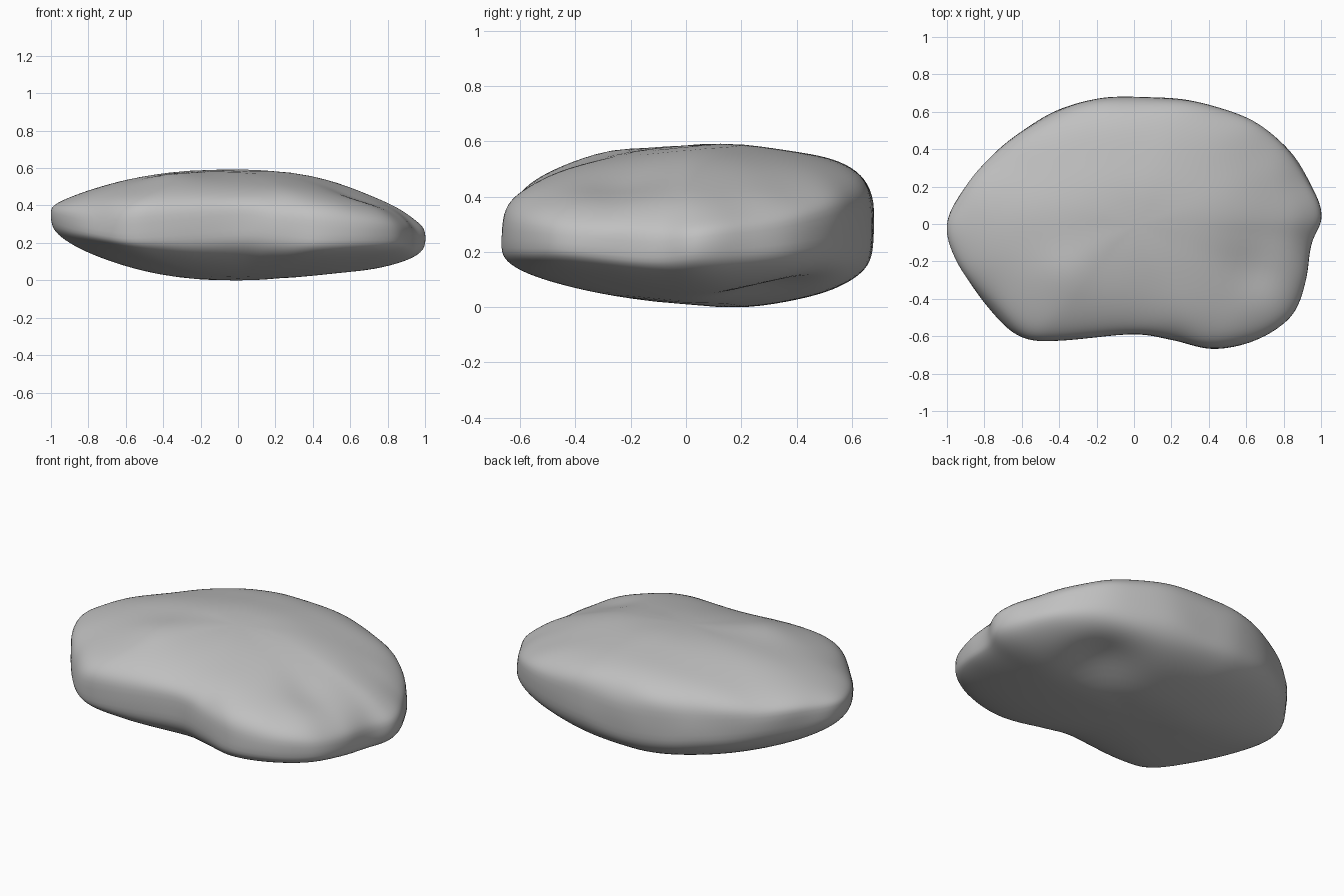
import bpy, bmesh, math
from mathutils import Vector, noise

if "Cube" in bpy.data.objects:
    bpy.data.objects.remove(bpy.data.objects["Cube"], do_unlink=True)

# Widest outline of the boulder: x, y and rim height
RIM = [(1, .04, .23), (.95, .2, .25), (.83, .4, .28), (.6, .57, .31), (.3, .66, .31),
       (0, .68, .29), (-.22, .67, .3), (-.45, .59, .32), (-.7, .42, .34), (-.9, .2, .36),
       (-1, 0, .36), (-.95, -.2, .33), (-.8, -.42, .28), (-.62, -.6, .25), (-.4, -.625, .27),
       (0, -.59, .32), (.2, -.62, .29), (.42, -.67, .25), (.65, -.62, .24),
       (.84, -.5, .24), (.92, -.3, .22), (.955, -.1, .21)]
STEPS, RINGS, BOXY = 8, 44, .58


def smooth_loop(points, steps):
    """Closed Catmull-Rom curve through the points."""
    pts, out = [Vector(p) for p in points], []
    n = len(pts)
    for i in range(n):
        a, b, c, d = (pts[(i + k) % n] for k in (-1, 0, 1, 2))
        for s in range(steps):
            t = s / steps
            out.append(.5 * (2 * b + (c - a) * t + (2 * a - 5 * b + 4 * c - d) * t ** 2
                             + (3 * b - a - 3 * c + d) * t ** 3))
    return out


def bump(x, y, cx, cy, size):
    return math.exp(-((x - cx) ** 2 + (y - cy) ** 2) / size ** 2)


def soft_ramp(v, width=.06):
    """Rounded version of max(v, 0)."""
    return .5 * (v + math.sqrt(v * v + width * width)) - width * .25


def top_height(x, y):
    z = .605 - (.14 if x < 0 else .235) * x * x
    # sloping flat at the front, crest, then a shallow dip before the back shoulder
    plateau = bump(x, 0, .1, 0, .5)
    z -= (.05 + .11 * plateau) * soft_ramp(.04 - y)
    z += .12 * soft_ramp(y - .36) - .11 * soft_ramp(y - .12)
    z += .025 * bump(x, y, -.36, -.26, .14) - .03 * bump(x, y, .62, -.24, .15)
    return z + .01 * bump(x, y, .82, -.15, .15)


def bottom_height(x, y):
    z = (.16 if x < 0 else .07) * x * x
    z += .125 * soft_ramp(.1 - y) + .1 * soft_ramp(y - .2)
    return z + .06 * bump(x, y, .48, .3, .2)


# Stone shell: rings of the outline shrinking toward the top and bottom
outline = smooth_loop(RIM, STEPS)
bm = bmesh.new()


def surface_point(p, phi):
    shrink = math.cos(phi) ** BOXY
    x, y = p.x * shrink, p.y * shrink
    target = top_height(x, y) if phi > 0 else bottom_height(x, y)
    z = p.z + (target - p.z) * abs(math.sin(phi)) ** BOXY
    grain = .012 * noise.noise(Vector((x * 4, y * 4, z * 7))) * math.cos(phi)
    return (x * (1 + grain), y * (1 + grain), z + grain * .5)


loops = []
for r in range(1, RINGS):
    phi = math.pi * (r / RINGS - .5)
    loops.append([bm.verts.new(surface_point(p, phi)) for p in outline])
n = len(outline)
for low, high in zip(loops, loops[1:]):
    for i in range(n):
        j = (i + 1) % n
        bm.faces.new((low[i], low[j], high[j], high[i]))

# Close both ends with a fan
for ring, z in ((loops[0], bottom_height(0, 0)), (loops[-1], top_height(0, 0))):
    tip = bm.verts.new((0, 0, z))
    for i in range(n):
        bm.faces.new((ring[i], ring[(i + 1) % n], tip))
for _ in range(5):
    bmesh.ops.smooth_vert(bm, verts=bm.verts[:], factor=.3, use_axis_x=True,
                          use_axis_y=True, use_axis_z=True)
bmesh.ops.recalc_face_normals(bm, faces=bm.faces[:])
low_z = min(v.co.z for v in bm.verts)
for v in bm.verts:
    v.co.z -= low_z

mesh = bpy.data.meshes.new("boulder")
bm.to_mesh(mesh)
bm.free()
for face in mesh.polygons:
    face.use_smooth = True
boulder = bpy.data.objects.new("boulder", mesh)
bpy.context.collection.objects.link(boulder)

# Stone colour
stone = bpy.data.materials.new("stone grey")
stone.use_nodes = True
colour = (.53, .53, .53, 1)
stone.diffuse_color = colour
stone.node_tree.nodes["Principled BSDF"].inputs["Base Color"].default_value = colour
mesh.materials.append(stone)
